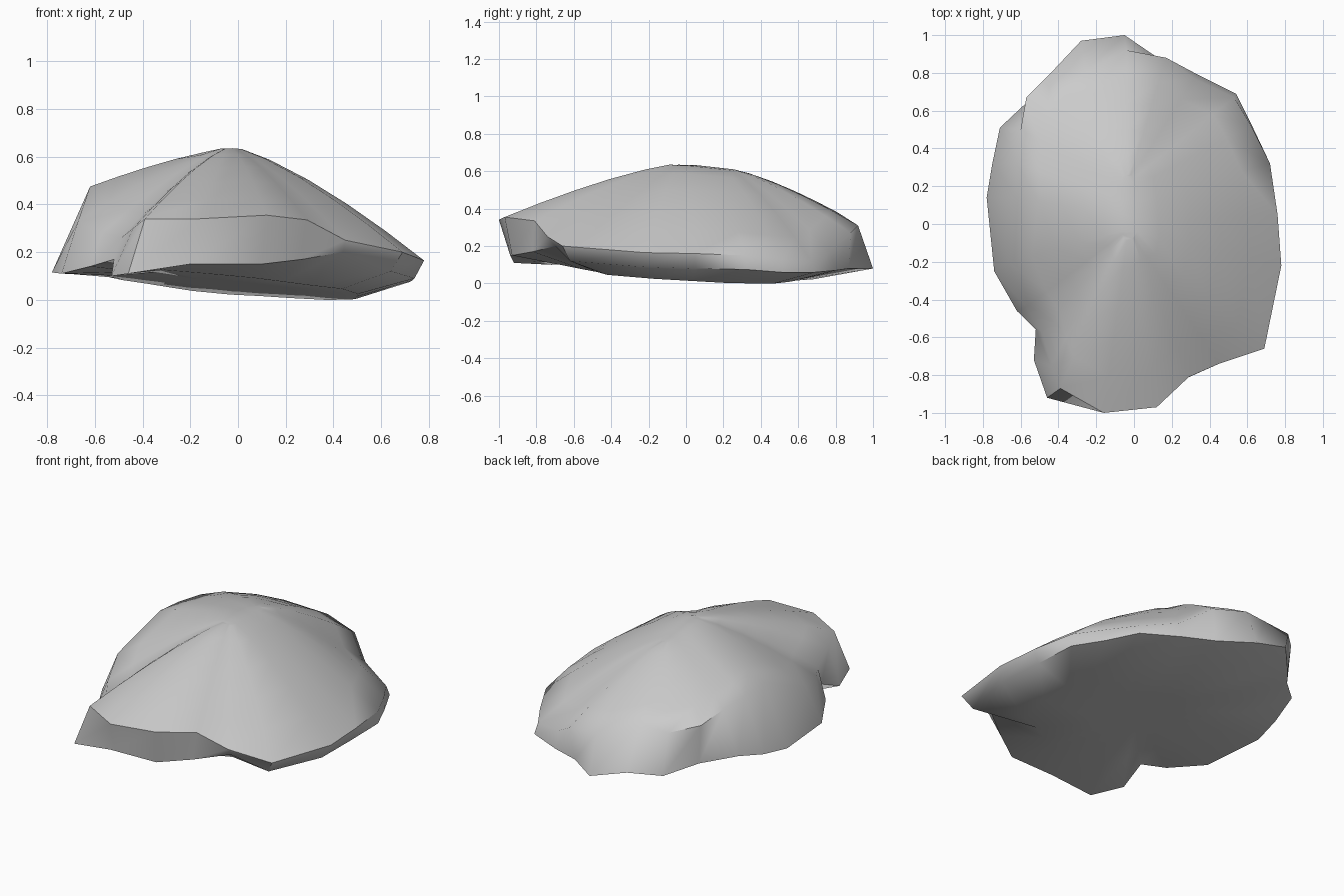
import bpy, bmesh
from mathutils import Vector

if "Cube" in bpy.data.objects:
    bpy.data.objects.remove(bpy.data.objects["Cube"])

# Upper lip of the rock, counter-clockwise from the front
lip = [(-.16,-1,.34), (.12,-.97,.355), (.29,-.81,.335), (.45,-.74,.25),
       (.69,-.66,.2), (.78,-.22,.165), (.76,.05,.16), (.72,.32,.15),
       (.62,.52,.13), (.53,.67,.12), (.32,.77,.17), (.17,.88,.27),
       (-.04,.92,.31), (-.26,.81,.38), (-.44,.8,.37), (-.57,.67,.4),
       (-.6,.5,.44), (-.62,.32,.46), (-.62,.14,.475), (-.67,-.2,.33),
       (-.57,-.44,.28), (-.49,-.57,.26), (-.44,-.75,.3), (-.39,-.87,.34)]

# Lower rim under each lip point
base = [(-.2,-.94,.15), (.1,-.93,.15), (.27,-.82,.17), (.44,-.7,.2),
        (.64,-.62,.12), (.74,-.25,.09), (.73,.05,.08), (.72,.32,.075),
        (.63,.51,.06), (.54,.69,.06), (.32,.8,.07), (.14,.87,.08),
        (-.05,1,.08), (-.28,.97,.15), (-.42,.82,.11), (-.55,.66,.16),
        (-.71,.51,.19), (-.75,.32,.14), (-.78,.14,.115), (-.74,-.25,.11),
        (-.62,-.46,.14), (-.52,-.56,.17), (-.53,-.72,.1), (-.46,-.92,.11)]


def dome(p, t):
    """Point a fraction t of the way from the crest line to the lip."""
    cy = max(-.03, min(.22, p[1] * .35))
    cz = .642 - .12 * max(cy, 0)
    f = 1 - t ** 1.35
    return Vector((-.03 + (p[0] + .03) * t, cy + (p[1] - cy) * t,
                   p[2] + (cz - p[2]) * f))


def belly(p, s):
    """Shallow tilted underside, lowest at the back right."""
    x, y = p[0] * s, p[1] * s
    return Vector((x, y, max(0, .06 - .09 * x - .06 * y)))


# Rock: rings from the belly, over the rim, up to the crest
bm = bmesh.new()
rings = [[belly(p, s) for p in base] for s in (.3, .68)]
rings.append([Vector(p) for p in base])
rings += [[dome(p, t) for p in lip] for t in (1, .8, .6, .4, .2, .06)]
rows = [[bm.verts.new(c) for c in ring] for ring in rings]
n = len(lip)
for a, b in zip(rows, rows[1:]):
    for i in range(n):
        j = (i + 1) % n
        bm.faces.new((a[i], a[j], b[j], b[i]))
bm.faces.new(rows[-1])
bm.faces.new(rows[0][::-1])
bmesh.ops.triangulate(bm, faces=[f for f in bm.faces if len(f.verts) > 4])
bmesh.ops.recalc_face_normals(bm, faces=bm.faces)

mesh = bpy.data.meshes.new("rock")
bm.to_mesh(mesh)
bm.free()
rock = bpy.data.objects.new("rock", mesh)
bpy.context.collection.objects.link(rock)
bpy.context.view_layer.objects.active = rock
rock.select_set(True)
bpy.ops.object.shade_smooth_by_angle(angle=.9)
